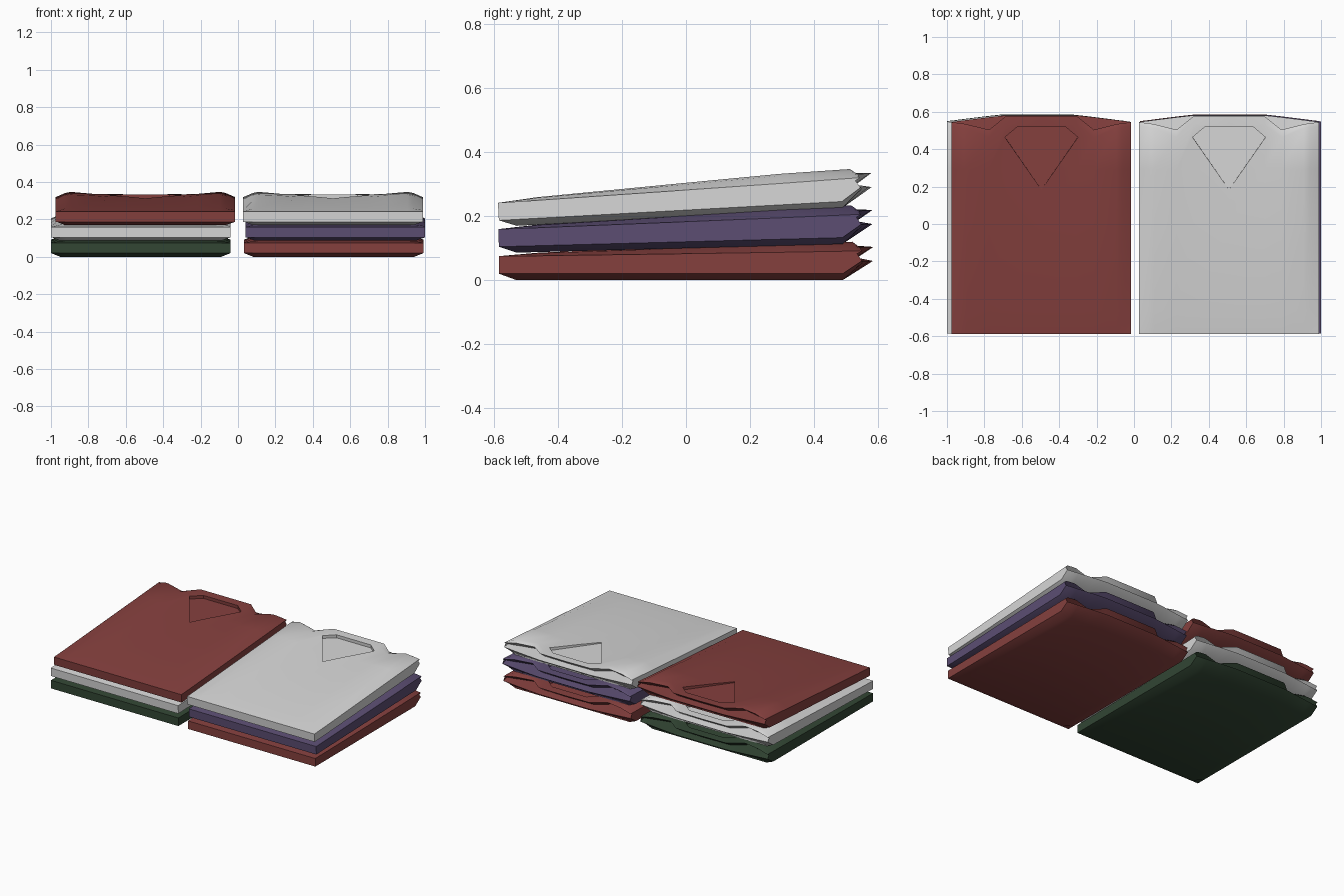
import bpy, bmesh
from mathutils import Vector

cube = bpy.data.objects.get("Cube")
if cube:
    bpy.data.objects.remove(cube)


def material(name, rgb):
    m = bpy.data.materials.new(name)
    m.use_nodes = True
    m.diffuse_color = (*rgb, 1)
    bsdf = next(n for n in m.node_tree.nodes if n.type == 'BSDF_PRINCIPLED')
    bsdf.inputs["Base Color"].default_value = (*rgb, 1)
    bsdf.inputs["Roughness"].default_value = 0.8
    return m


RED = material("brick red cloth", (0.235, 0.051, 0.048))
WHITE = material("off white cloth", (0.68, 0.68, 0.68))
PURPLE = material("dusky purple cloth", (0.107, 0.076, 0.171))
GREEN = material("dark green cloth", (0.032, 0.061, 0.034))


def add_object(name, bm):
    bmesh.ops.recalc_face_normals(bm, faces=bm.faces)
    mesh = bpy.data.meshes.new(name)
    bm.to_mesh(mesh)
    bm.free()
    ob = bpy.data.objects.new(name, mesh)
    bpy.context.collection.objects.link(ob)
    return ob


def side_profile(crest, crest_y, tip, groove_y, low_y, base):
    """Closed y-z outline of the folded shirt, with two lips at the back."""
    z1, z2, z3, z4 = crest
    return [(-0.53, base), (-0.585, 0.02), (-0.585, 0.075),
            (-0.46, z1), (0, z2), (0.3, z3), (crest_y, z4),
            tip, (groove_y, 0.07), (low_y, 0.06), (0.49, base)]


# Half of the shirt, from the middle to the side edge
mid = (0.086, 0.1, 0.105, 0.105)
crown = (0.086, 0.105, 0.117, 0.12)
half = [
    (0.0, side_profile(mid, 0.54, (0.585, 0.103), 0.535, 0.585, 0)),
    (0.19, side_profile(mid, 0.54, (0.583, 0.104), 0.53, 0.585, 0)),
    (0.28, side_profile((0.086, 0.103, 0.112, 0.112), 0.47, (0.51, 0.1), 0.46, 0.575, 0)),
    (0.40, side_profile(crown, 0.52, (0.54, 0.105), 0.49, 0.56, 0)),
    (0.43, side_profile((0.084, 0.1, 0.111, 0.113), 0.525, (0.545, 0.1), 0.5, 0.556, 0)),
    (0.48, side_profile((0.076, 0.082, 0.087, 0.091), 0.53, (0.55, 0.09), 0.51, 0.55, 0.02)),
]


def folded_shirt():
    # Loft the side profile across the width
    bm = bmesh.new()
    columns = [(-x, p) for x, p in reversed(half[1:])] + half
    rings = [[bm.verts.new((x, y, z)) for y, z in p] for x, p in columns]
    for a, b in zip(rings, rings[1:]):
        for i in range(len(a)):
            j = (i + 1) % len(a)
            bm.faces.new((a[i], a[j], b[j], b[i]))
    for end in (rings[0], rings[-1]):
        bm.faces.new(end)
    bmesh.ops.triangulate(bm, faces=[f for f in bm.faces if len(f.verts) > 4])
    shirt = add_object("folded_shirt", bm)

    # Sunken V neck with a sloping floor
    bm = bmesh.new()
    neck = [(0, 0.19), (0.195, 0.47), (0.13, 0.525), (-0.13, 0.525), (-0.195, 0.47)]
    floor = [bm.verts.new((x, y, 0.097 - 0.04 * (y - 0.19))) for x, y in neck]
    lid = [bm.verts.new((x, y, 0.2)) for x, y in neck]
    bm.faces.new(floor)
    bm.faces.new(lid)
    for i in range(len(neck)):
        j = (i + 1) % len(neck)
        bm.faces.new((floor[i], floor[j], lid[j], lid[i]))
    cutter = add_object("neck_cutter", bm)
    cutter.hide_render = True

    cut = shirt.modifiers.new("neck", 'BOOLEAN')
    cut.operation = 'DIFFERENCE'
    cut.solver = 'EXACT'
    cut.object = cutter
    bpy.ops.object.select_all(action='DESELECT')
    bpy.context.view_layer.objects.active = shirt
    shirt.select_set(True)
    bpy.ops.object.modifier_apply(modifier=cut.name)
    bpy.data.objects.remove(cutter)
    bpy.ops.object.shade_smooth_by_angle(angle=0.7)
    return shirt


# Each level lies a little higher and tilts a little more
levels = [("bottom", 0.0, 0.0), ("middle", 0.1, 0.0265), ("top", 0.199, 0.055)]
stacks = {
    "right": [(-0.52, GREEN), (-0.52, WHITE), (-0.495, RED)],
    "left": [(0.512, RED), (0.52, PURPLE), (0.508, WHITE)],
}
pattern = folded_shirt()
for side, shirts in stacks.items():
    for (level, z, tilt), (x, mat) in zip(levels, shirts):
        ob = pattern.copy()
        ob.data = pattern.data.copy()
        ob.name = f"{side}_{level}_shirt"
        ob.data.materials.clear()
        ob.data.materials.append(mat)
        ob.location = Vector((x, 0, z))
        ob.rotation_euler.x = tilt
        bpy.context.collection.objects.link(ob)
bpy.data.objects.remove(pattern)
